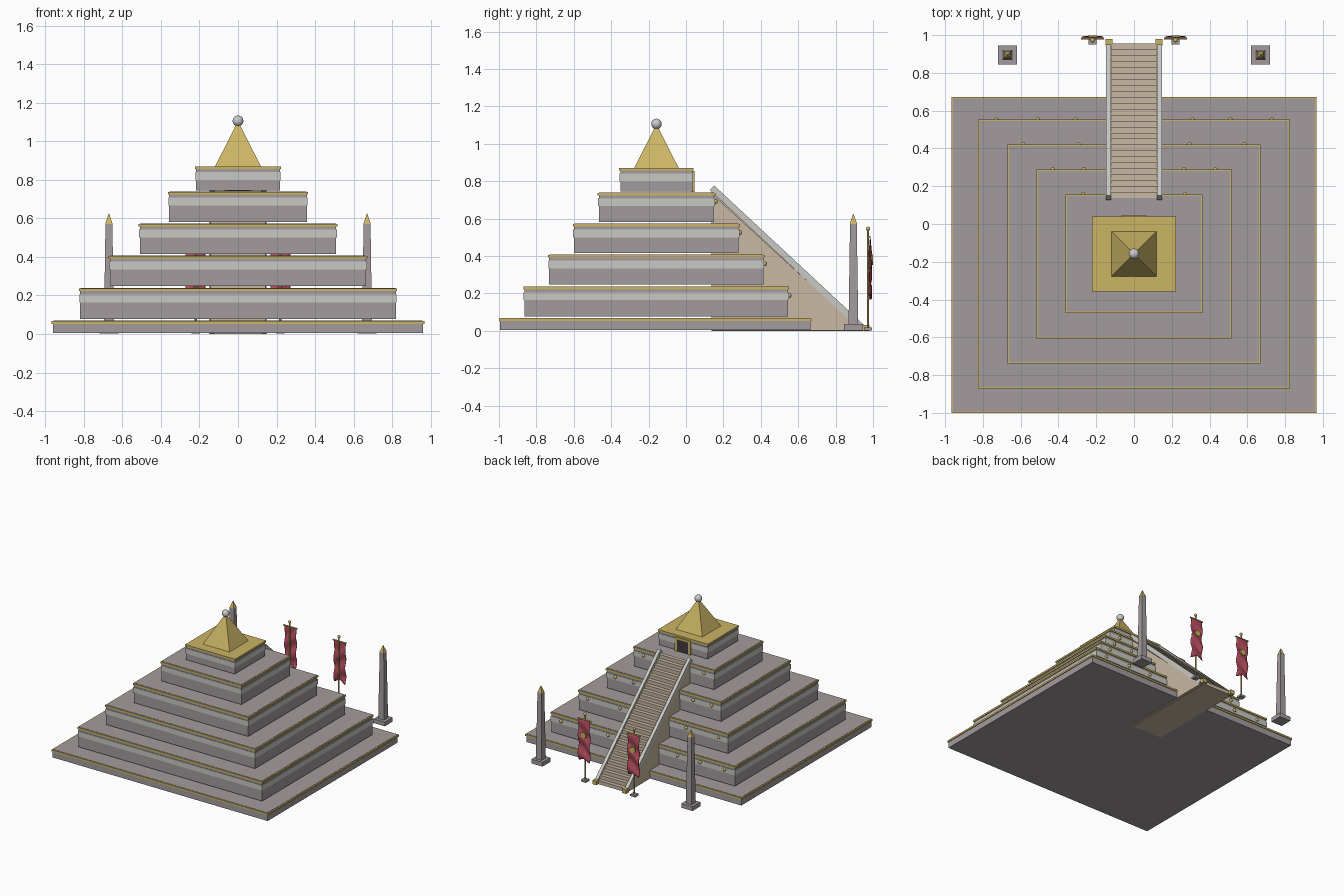
import bpy, bmesh, math
from mathutils import Matrix, Vector

old = bpy.data.objects.get("Cube")
if old:
    bpy.data.objects.remove(old, do_unlink=True)


def material(name, r, g, b):
    m = bpy.data.materials.new(name)
    m.use_nodes = True
    m.diffuse_color = (r, g, b, 1)
    m.node_tree.nodes["Principled BSDF"].inputs["Base Color"].default_value = (r, g, b, 1)
    return m


STONE = material("grey stone", 0.37, 0.33, 0.34)
PALE = material("pale stone", 0.58, 0.58, 0.55)
SAND = material("sandstone", 0.58, 0.48, 0.36)
GOLD = material("gold", 0.60, 0.46, 0.13)
SILVER = material("silver", 0.60, 0.60, 0.62)
RED = material("crimson cloth", 0.45, 0.075, 0.11)
DARK = material("dark doorway", 0.05, 0.045, 0.045)


def finish(name, bm, mat, smooth=False):
    bmesh.ops.recalc_face_normals(bm, faces=bm.faces)
    for f in bm.faces:
        f.smooth = smooth
    me = bpy.data.meshes.new(name)
    bm.to_mesh(me)
    bm.free()
    me.materials.append(mat)
    ob = bpy.data.objects.new(name, me)
    bpy.context.collection.objects.link(ob)
    return ob


def box(name, mat, x0, x1, y0, y1, z0, z1):
    bm = bmesh.new()
    centre = Matrix.Translation(((x0 + x1) / 2, (y0 + y1) / 2, (z0 + z1) / 2))
    size = Matrix.Diagonal((x1 - x0, y1 - y0, z1 - z0, 1))
    bmesh.ops.create_cube(bm, size=1, matrix=centre @ size)
    return finish(name, bm, mat)


def block(name, mat, x, y, half, z0, z1):
    return box(name, mat, x - half, x + half, y - half, y + half, z0, z1)


def ball(name, mat, x, y, z, r, n=16):
    bm = bmesh.new()
    bmesh.ops.create_uvsphere(bm, u_segments=n, v_segments=n // 2, radius=r,
                              matrix=Matrix.Translation((x, y, z)))
    return finish(name, bm, mat, True)


def rod(name, mat, a, b, r, n=8):
    a, b = Vector(a), Vector(b)
    turn = (b - a).to_track_quat('Z', 'Y').to_matrix().to_4x4()
    bm = bmesh.new()
    bmesh.ops.create_cone(bm, cap_ends=True, segments=n, radius1=r, radius2=r,
                          depth=(b - a).length, matrix=Matrix.Translation((a + b) / 2) @ turn)
    return finish(name, bm, mat)


def taper(name, mat, x, y, z0, z1, h0, h1):
    """Square tapered block with half widths h0 at the bottom and h1 at the top."""
    bm = bmesh.new()
    k = math.sqrt(2)
    spin = Matrix.Rotation(math.pi / 4, 4, 'Z')
    bmesh.ops.create_cone(bm, cap_ends=True, segments=4, radius1=h0 * k, radius2=h1 * k,
                          depth=z1 - z0, matrix=Matrix.Translation((x, y, (z0 + z1) / 2)) @ spin)
    return finish(name, bm, mat)


def prism(name, mat, profile, x0, x1):
    """Extrude a (y, z) profile from x0 to x1."""
    bm = bmesh.new()
    face = bm.faces.new([bm.verts.new((x0, y, z)) for y, z in profile])
    out = bmesh.ops.extrude_face_region(bm, geom=[face])
    bmesh.ops.translate(bm, vec=(x1 - x0, 0, 0),
                        verts=[g for g in out["geom"] if isinstance(g, bmesh.types.BMVert)])
    return finish(name, bm, mat)


# Terraces: half width, front y, back y, bottom z, top z, stud positions on the back
tiers = [
    (0.967, -1.00, 0.672, 0.004, 0.067, ()),
    (0.826, -0.87, 0.552, 0.077, 0.236, (0.31, 0.51, 0.73)),
    (0.671, -0.738, 0.42, 0.248, 0.406, (0.295, 0.585)),
    (0.516, -0.605, 0.288, 0.415, 0.572, (0.265, 0.43)),
    (0.363, -0.472, 0.157, 0.581, 0.738, (0.27,)),
    (0.223, -0.357, 0.04, 0.746, 0.87, ()),
]
for i, (w, y0, y1, z0, z1, studs) in enumerate(tiers):
    n = f"terrace_{i + 1}"
    top = i == len(tiers) - 1
    e = 0.006
    box(n + "_wall", STONE, -w + e, w - e, y0 + e, y1 - e, z0, z1 - 0.012)
    box(n + "_gold_trim", GOLD, -w, w, y0, y1, z1 - 0.014, z1)
    if not top:
        e = 0.008
        box(n + "_floor", STONE, -w + e, w - e, y0 + e, y1 - e, z1 - 0.002, z1 + 0.002)
    if i:
        e = 0.002
        box(n + "_pale_band", PALE, -w + e, w - e, y0 + e, y1 - e, z1 - 0.072, z1 - 0.03)
    for x in studs:
        for s in (-1, 1):
            ball(n + "_stud", GOLD, s * x, y1, z1 - 0.047, 0.013, 10)

# Shrine roof and finial
taper("shrine_roof", GOLD, 0, -0.158, 0.868, 1.105, 0.12, 0.0)
ball("roof_finial", SILVER, 0, -0.158, 1.106, 0.028, 24)

# Shrine doorway
box("doorway", DARK, -0.05, 0.05, 0.03, 0.041, 0.742, 0.84)
box("door_lintel", GOLD, -0.07, 0.07, 0.03, 0.045, 0.838, 0.855)
for s in (-1, 1):
    box("door_post", GOLD, s * 0.06 - 0.01, s * 0.06 + 0.01, 0.03, 0.045, 0.742, 0.84)

# Staircase
count, back, foot, height = 26, 0.137, 0.955, 0.745
run, rise = (foot - back) / count, height / count
steps = [(back, 0.0), (back, height)]
for k in range(count):
    y = back + (k + 1) * run
    steps += [(y, height - k * rise), (y, height - (k + 1) * rise)]
prism("staircase", SAND, steps, -0.122, 0.122)

# Sloping side walls with gold end posts
rail = [(0.15, 0.777), (0.95, 0.033), (0.925, 0.007), (0.128, 0.752)]
for s in (-1, 1):
    prism("stair_side_wall", SAND, [(back, 0.002), (back, height - 0.01), (foot - 0.02, 0.002)],
          s * 0.118, s * 0.143)
    prism("stair_rail", PALE, rail, s * 0.121, s * 0.147)
    block("stair_end_post", GOLD, s * 0.132, 0.962, 0.018, 0.0, 0.032)

# Obelisks
for s in (-1, 1):
    x, y = s * 0.67, 0.895
    block("obelisk_base", STONE, x, y, 0.05, 0.002, 0.036)
    taper("obelisk_shaft", STONE, x, y, 0.034, 0.572, 0.026, 0.018)
    taper("obelisk_tip", GOLD, x, y, 0.572, 0.628, 0.019, 0.0)


# Banners
def cloth(x):
    cols, rows, half, top, drop = 8, 18, 0.052, 0.5, 0.31
    bm = bmesh.new()
    grid = []
    for r in range(rows + 1):
        t = r / rows
        line = []
        for c in range(cols + 1):
            u = c / cols * 2 - 1
            z = top - t * (drop + 0.025 * abs(u))
            y = 0.985 + 0.008 * math.sin(t * 15 + u * 2) * min(1, t * 4)
            line.append(bm.verts.new((x + u * half, y, z)))
        grid.append(line)
    for r in range(rows):
        for c in range(cols):
            bm.faces.new((grid[r][c], grid[r][c + 1], grid[r + 1][c + 1], grid[r + 1][c]))
    ob = finish("banner_cloth", bm, RED, True)
    mod = ob.modifiers.new("thickness", 'SOLIDIFY')
    mod.thickness, mod.offset = 0.003, 0


for s in (-1, 1):
    x, y = s * 0.22, 0.973
    block("banner_base", STONE, x, y, 0.022, 0.002, 0.018)
    rod("banner_pole", GOLD, (x, y, 0.015), (x, y, 0.54), 0.006)
    ball("banner_finial", GOLD, x, y, 0.545, 0.012, 12)
    rod("banner_crossbar", GOLD, (x - 0.06, 0.982, 0.502), (x + 0.06, 0.982, 0.502), 0.006)
    cloth(x)
    rod("banner_emblem", GOLD, (x, 0.991, 0.38), (x, 0.999, 0.38), 0.027, 6)
